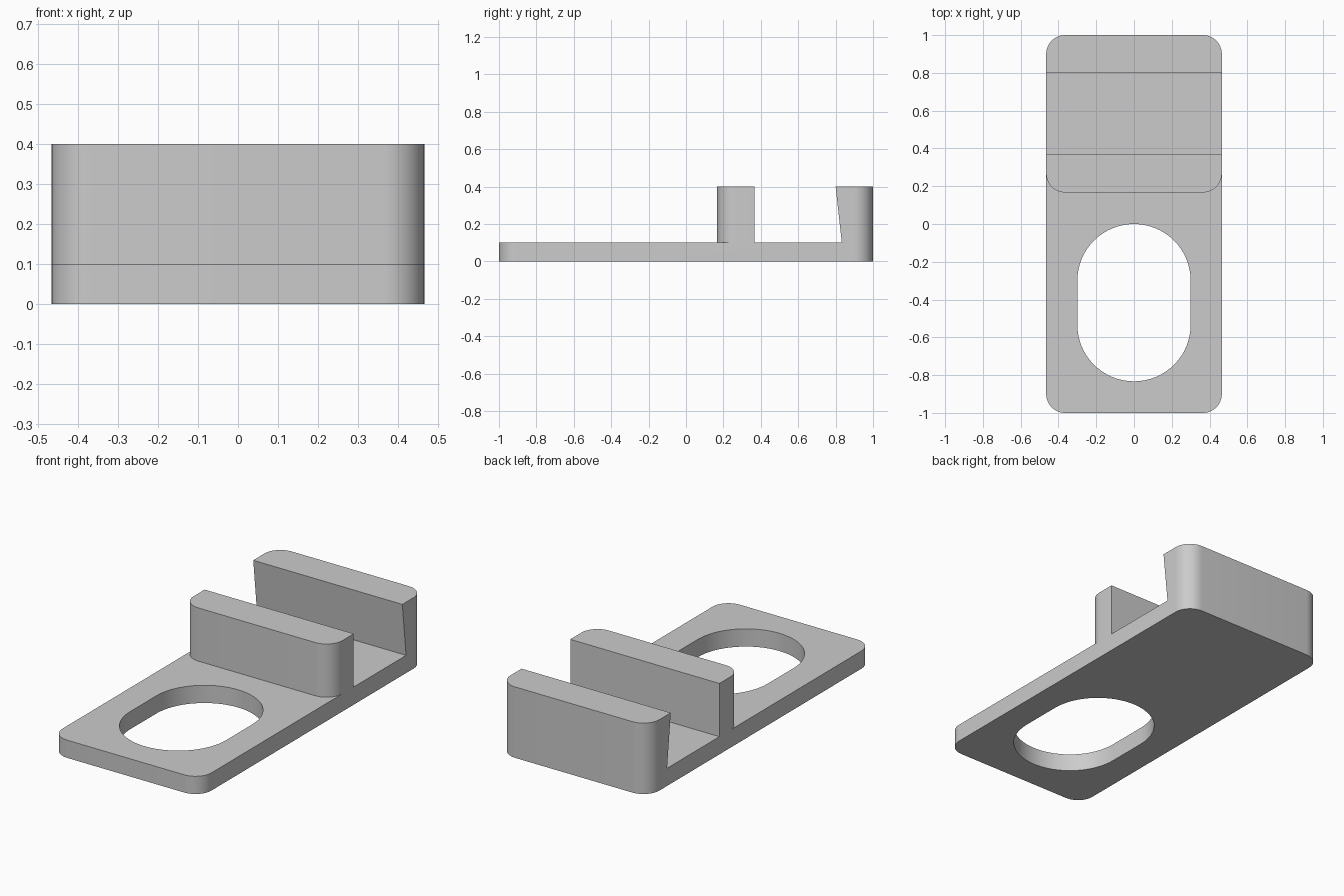
import bpy
import bmesh
from math import sin, cos, pi

HALF_W, CORNER = 0.465, 0.1
PLATE_H, JAW_H = 0.1, 0.4

if "Cube" in bpy.data.objects:
    bpy.data.objects.remove(bpy.data.objects["Cube"])

grey = bpy.data.materials.new("plain grey")
grey.use_nodes = True
grey.diffuse_color = (0.6, 0.6, 0.6, 1)
grey.node_tree.nodes["Principled BSDF"].inputs["Base Color"].default_value = (0.6, 0.6, 0.6, 1)


def arc(cx, cy, r, start, sweep, steps):
    return [(cx + r * cos(start + sweep * i / steps), cy + r * sin(start + sweep * i / steps))
            for i in range(steps + 1)]


def prism(name, points, offset):
    """Extrude a closed outline of 3D points along an offset vector."""
    bm = bmesh.new()
    face = bm.faces.new([bm.verts.new(p) for p in points])
    new = bmesh.ops.extrude_face_region(bm, geom=[face])["geom"]
    bmesh.ops.translate(bm, vec=offset, verts=[v for v in new if isinstance(v, bmesh.types.BMVert)])
    bmesh.ops.recalc_face_normals(bm, faces=bm.faces)
    mesh = bpy.data.meshes.new(name)
    bm.to_mesh(mesh)
    bm.free()
    mesh.materials.append(grey)
    obj = bpy.data.objects.new(name, mesh)
    bpy.context.collection.objects.link(obj)
    return obj


def upright(name, outline, z0, z1):
    return prism(name, [(x, y, z0) for x, y in outline], (0, 0, z1 - z0))


def combine(target, tool, operation):
    """Apply a boolean and discard the tool object."""
    mod = target.modifiers.new(operation.title(), 'BOOLEAN')
    mod.operation, mod.solver, mod.object = operation, 'EXACT', tool
    bpy.context.view_layer.objects.active = target
    bpy.ops.object.modifier_apply(modifier=mod.name)
    bpy.data.objects.remove(tool)


# Body: rounded rectangle at full height
cx, cy = HALF_W - CORNER, 1 - CORNER
outline = (arc(cx, cy, CORNER, 0, pi / 2, 12) + arc(-cx, cy, CORNER, pi / 2, pi / 2, 12)
           + arc(-cx, -cy, CORNER, pi, pi / 2, 12) + arc(cx, -cy, CORNER, 1.5 * pi, pi / 2, 12))
body = upright("stand_body", outline, 0, JAW_H)

# Clear everything above the plate, leaving the rear jaw with its leaning face
side = [(-1.1, PLATE_H), (0.833, PLATE_H), (0.8, JAW_H), (0.789, 0.5), (-1.1, 0.5)]
combine(body, prism("clearance", [(-0.6, y, z) for y, z in side], (1.2, 0, 0)), 'DIFFERENCE')

# Oblong opening through the plate
slot = arc(0, -0.3, 0.3, 0, pi, 32) + arc(0, -0.533, 0.3, pi, pi, 32)
combine(body, upright("slot", slot, -0.1, 0.2), 'DIFFERENCE')

# Front jaw with rounded front corners
front, back = 0.167, 0.367
jaw = ([(HALF_W, back), (-HALF_W, back)]
       + arc(-cx, front + CORNER, CORNER, pi, pi / 2, 12)
       + arc(cx, front + CORNER, CORNER, 1.5 * pi, pi / 2, 12))
combine(body, upright("front_jaw", jaw, PLATE_H, JAW_H), 'UNION')

bpy.ops.object.select_all(action='DESELECT')
body.select_set(True)
bpy.context.view_layer.objects.active = body
bpy.ops.object.shade_smooth_by_angle(angle=pi / 6)
